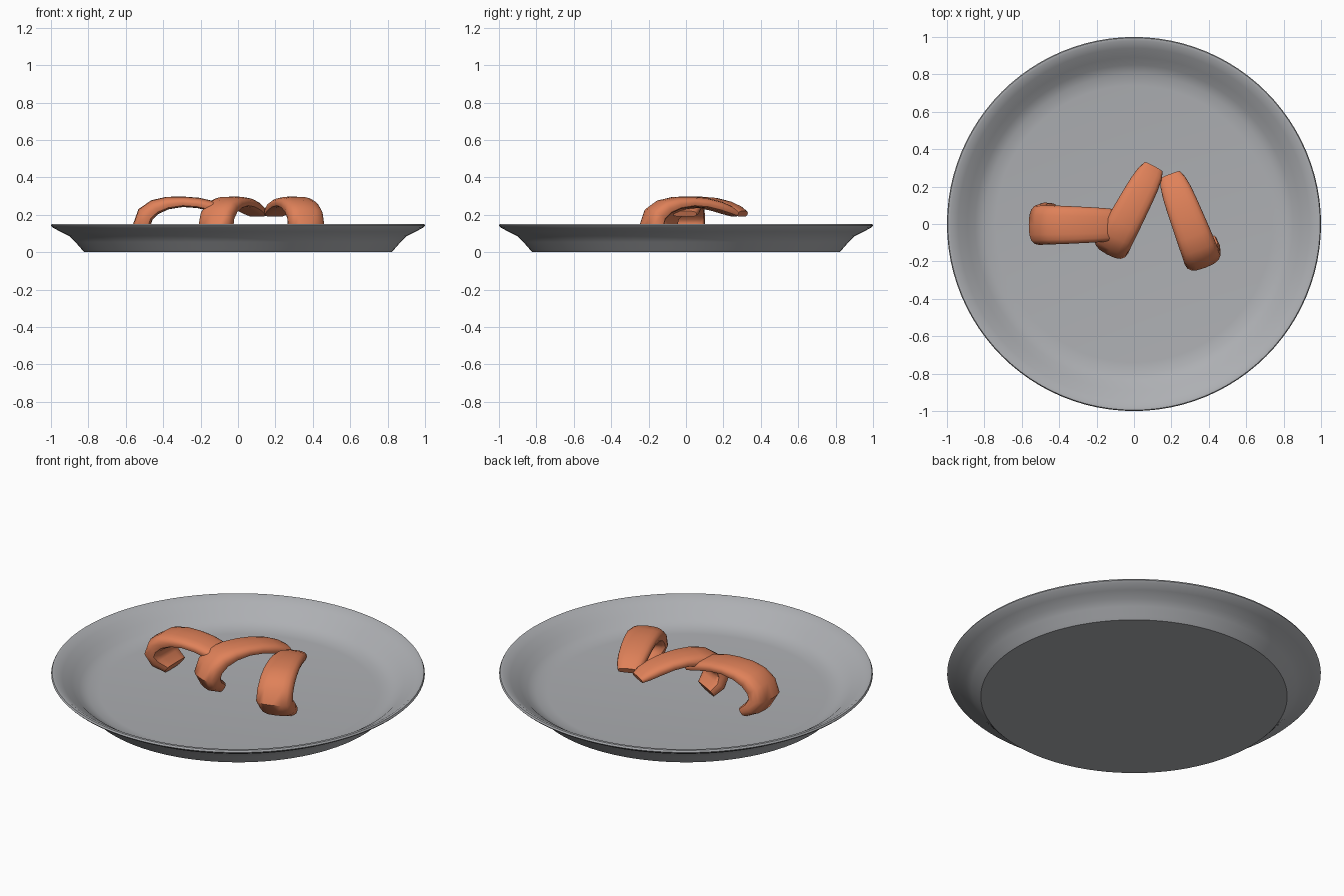
import bpy, bmesh, math
from mathutils import Vector, Matrix

if "Cube" in bpy.data.objects:
    bpy.data.objects.remove(bpy.data.objects["Cube"])


def material(name, rgb):
    m = bpy.data.materials.new(name)
    m.diffuse_color = (*rgb, 1)
    m.use_nodes = True
    m.node_tree.nodes["Principled BSDF"].inputs["Base Color"].default_value = m.diffuse_color
    return m


GREY = material("plate grey", (0.42, 0.43, 0.45))
ORANGE = material("shrimp orange", (0.74, 0.22, 0.10))


def finish(bm, name, mat, angle):
    bmesh.ops.recalc_face_normals(bm, faces=bm.faces)
    me = bpy.data.meshes.new(name)
    bm.to_mesh(me)
    bm.free()
    ob = bpy.data.objects.new(name, me)
    bpy.context.collection.objects.link(ob)
    me.materials.append(mat)
    bpy.context.view_layer.objects.active = ob
    ob.select_set(True)
    bpy.ops.object.shade_smooth_by_angle(angle=math.radians(angle))
    ob.select_set(False)
    return ob


def skin(bm, rings):
    """Join consecutive closed rings of points with quads and cap both ends."""
    loops = [[bm.verts.new(p) for p in r] for r in rings]
    n = len(loops[0])
    for a, b in zip(loops, loops[1:]):
        for i in range(n):
            j = (i + 1) % n
            bm.faces.new((a[i], a[j], b[j], b[i]))
    bm.faces.new(loops[0][::-1])
    bm.faces.new(loops[-1])


# plate: lathed profile, from underside round the rim to the inner floor
profile = [(0.82, 0.0), (0.835, 0.015), (0.87, 0.055), (0.90, 0.085), (0.95, 0.11),
           (0.99, 0.132), (1.0, 0.142), (0.995, 0.152), (0.98, 0.152),
           (0.94, 0.125), (0.89, 0.095), (0.85, 0.06), (0.80, 0.038), (0.74, 0.032)]
SEG = 96
bm = bmesh.new()
skin(bm, [[(r * math.cos(2 * math.pi * i / SEG), r * math.sin(2 * math.pi * i / SEG), z)
           for i in range(SEG)] for r, z in profile])
finish(bm, "plate", GREY, 40)

# shrimp: centre line (along, height), half thickness, half width, sideways shift
path = [(0.135, 0.070, 0.040, 0.085, 0.030), (0.085, 0.105, 0.055, 0.105, 0.015),
        (0.062, 0.150, 0.060, 0.108, 0.0), (0.078, 0.196, 0.057, 0.106, 0.0),
        (0.125, 0.234, 0.050, 0.104, 0.0), (0.19, 0.256, 0.041, 0.102, 0.0),
        (0.27, 0.264, 0.034, 0.098, 0.0), (0.35, 0.258, 0.034, 0.094, 0.0),
        (0.43, 0.240, 0.034, 0.088, 0.0), (0.49, 0.220, 0.030, 0.078, 0.0),
        (0.53, 0.203, 0.020, 0.062, 0.0)]


def shrimp(name, start, degrees, width, side):
    place = Matrix.Translation((*start, 0)) @ Matrix.Rotation(math.radians(degrees), 4, 'Z')
    rings = []
    for k, (s, z, t, w, shift) in enumerate(path):
        a, b = path[max(k - 1, 0)], path[min(k + 1, len(path) - 1)]
        along = Vector((b[0] - a[0], 0, b[1] - a[1])).normalized()
        out = Vector((-along.z, 0, along.x))
        ring = []
        for i in range(16):
            q = 2 * math.pi * i / 16
            c, d = math.cos(q), math.sin(q)
            u = math.copysign(abs(c) ** 0.75, c)
            v = math.copysign(abs(d) ** 0.75, d)
            if d < 0:                       # hollowed inner side
                v += 0.35 * d * d
            p = Vector((s, shift * side + u * w * width, z)) + out * v * t
            ring.append(place @ p)
        rings.append(ring)
    bm = bmesh.new()
    skin(bm, rings)
    finish(bm, name, ORANGE, 45)


shrimp("left_shrimp", (-0.565, -0.005), 0, 1.0, 1)
shrimp("middle_shrimp", (-0.145, -0.165), 62, 0.9, 1)
shrimp("right_shrimp", (0.385, -0.235), 111, 0.93, -1)
